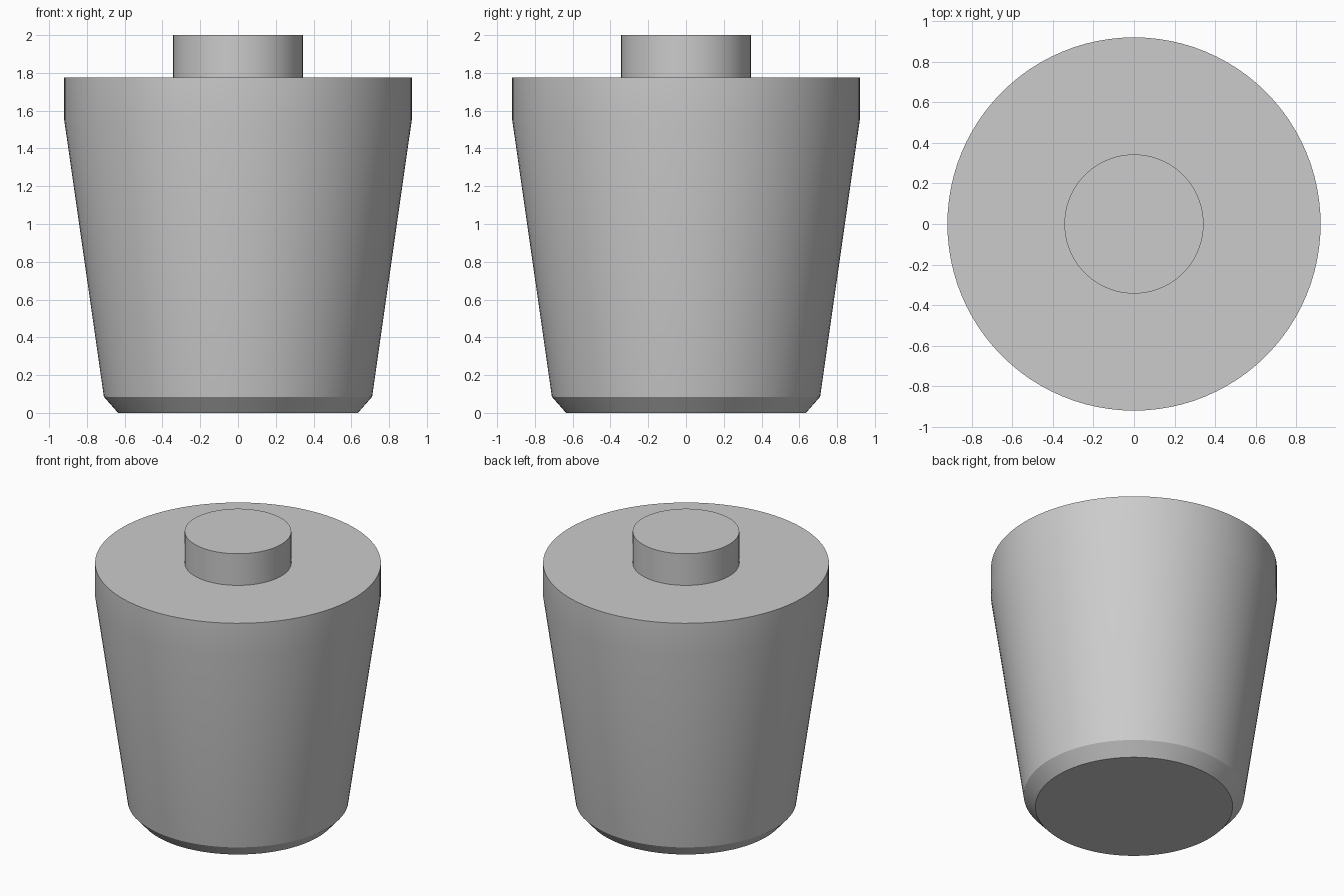
import bpy
import bmesh
from math import tau, radians
from mathutils import Matrix

SEGMENTS = 96

# Remove the default cube
cube = bpy.data.objects.get("Cube")
if cube:
    bpy.data.objects.remove(cube, do_unlink=True)

# Single light grey material
grey = bpy.data.materials.new("light_grey")
grey.use_nodes = True
colour = (0.6, 0.6, 0.6, 1.0)
grey.diffuse_color = colour
grey.node_tree.nodes["Principled BSDF"].inputs["Base Color"].default_value = colour


def turned_part(name, profile):
    """Spin an open (radius, height) profile about z."""
    bm = bmesh.new()
    verts = [bm.verts.new((r, 0, z)) for r, z in profile]
    edges = [bm.edges.new(pair) for pair in zip(verts, verts[1:])]
    bmesh.ops.spin(bm, geom=verts + edges, cent=(0, 0, 0), axis=(0, 0, 1),
                   angle=tau, steps=SEGMENTS, use_duplicate=False)
    bmesh.ops.remove_doubles(bm, verts=bm.verts, dist=1e-4)
    # Cap the open rims with flat discs
    rims = [e for e in bm.edges if e.is_boundary]
    bmesh.ops.holes_fill(bm, edges=rims, sides=0)
    bmesh.ops.recalc_face_normals(bm, faces=bm.faces)

    mesh = bpy.data.meshes.new(name)
    bm.to_mesh(mesh)
    bm.free()
    mesh.materials.append(grey)
    obj = bpy.data.objects.new(name, mesh)
    bpy.context.collection.objects.link(obj)

    bpy.ops.object.select_all(action="DESELECT")
    obj.select_set(True)
    bpy.context.view_layer.objects.active = obj
    bpy.ops.object.shade_smooth_by_angle(angle=radians(25))
    return obj


# Tapered body: chamfered foot, sloping wall, straight upper band
turned_part("tapered_body", [(0.635, 0), (0.71, 0.085), (0.92, 1.55), (0.92, 1.775)])

# Short round stub on top
turned_part("top_stub", [(0.343, 1.775), (0.343, 2.0)])
